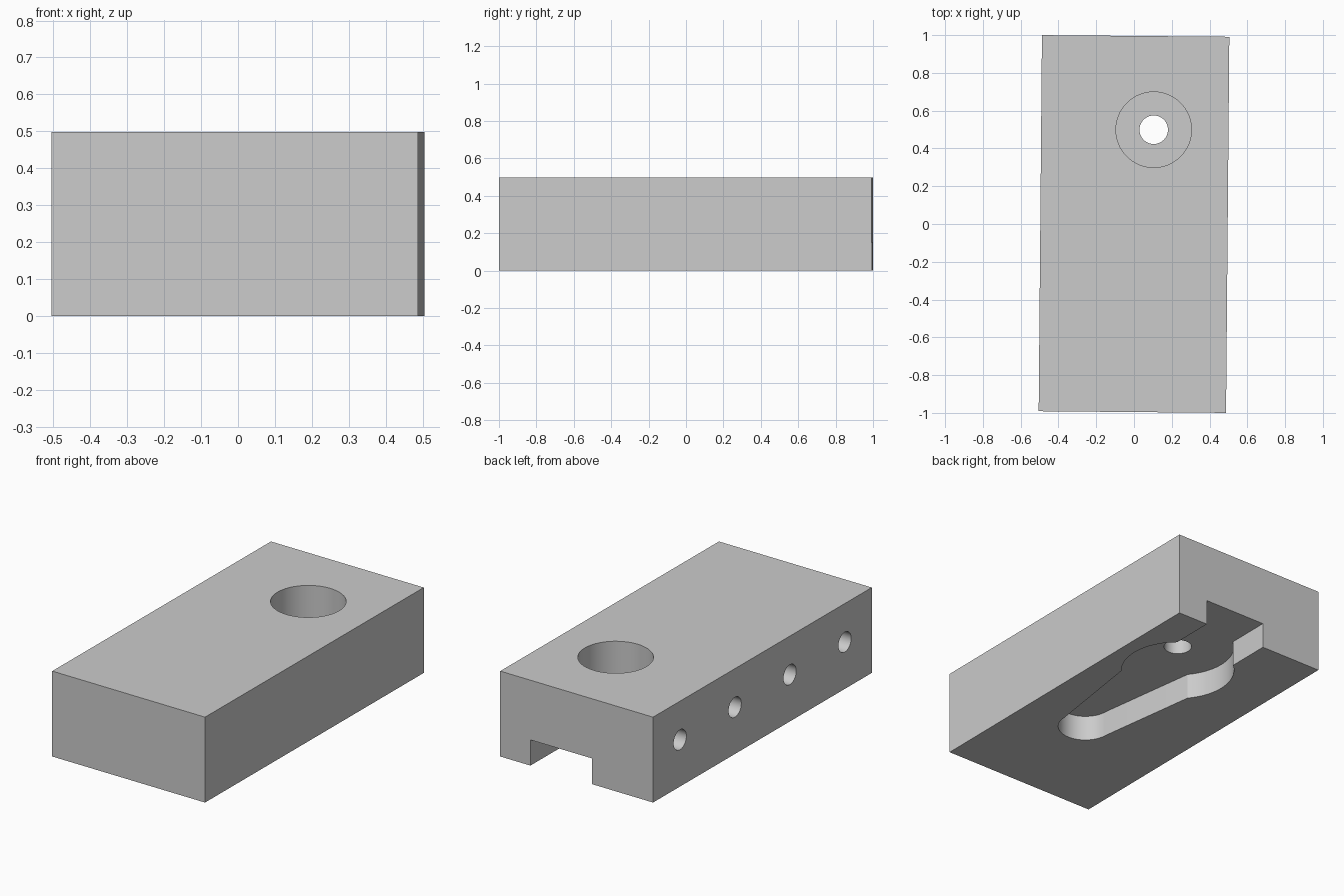
import bpy, bmesh
from math import sin, cos, pi, radians, atan2, asin
from mathutils import Matrix, Vector

if "Cube" in bpy.data.objects:
    bpy.data.objects.remove(bpy.data.objects["Cube"])

WIDTH, LENGTH, HEIGHT = 0.992, 1.991, 0.498
AXIS_X, BORE_Y = 0.1, 0.5
SLOT_DEPTH, BORE_FLOOR = 0.15, 0.25

grey = bpy.data.materials.new("plain_grey")
grey.use_nodes = True
grey.diffuse_color = (0.6, 0.6, 0.6, 1)
grey.node_tree.nodes["Principled BSDF"].inputs["Base Color"].default_value = (0.6, 0.6, 0.6, 1)


def finish(name, bm):
    bmesh.ops.recalc_face_normals(bm, faces=bm.faces)
    mesh = bpy.data.meshes.new(name)
    bm.to_mesh(mesh)
    bm.free()
    mesh.materials.append(grey)
    obj = bpy.data.objects.new(name, mesh)
    bpy.context.collection.objects.link(obj)
    return obj


def cylinder(name, radius, start, end):
    start, end = Vector(start), Vector(end)
    turn = (end - start).to_track_quat('Z', 'Y').to_matrix().to_4x4()
    bm = bmesh.new()
    bmesh.ops.create_cone(bm, cap_ends=True, segments=64, radius1=radius, radius2=radius,
                          depth=(end - start).length,
                          matrix=Matrix.Translation((start + end) / 2) @ turn)
    return finish(name, bm)


def prism(name, outline, low, high):
    bm = bmesh.new()
    face = bm.faces.new([bm.verts.new((x, y, low)) for x, y in outline])
    new = bmesh.ops.extrude_face_region(bm, geom=[face])["geom"]
    bmesh.ops.translate(bm, vec=(0, 0, high - low),
                        verts=[v for v in new if isinstance(v, bmesh.types.BMVert)])
    return finish(name, bm)


def arc(cy, radius, a0, a1, steps):
    angles = [a0 + (a1 - a0) * i / steps for i in range(steps + 1)]
    return [(radius * cos(a), cy + radius * sin(a)) for a in angles]


# Main block
bm = bmesh.new()
bmesh.ops.create_cube(bm, size=1, matrix=Matrix.Translation((0, 0, HEIGHT / 2))
                      @ Matrix.Diagonal((WIDTH, LENGTH, HEIGHT, 1)))
block = finish("block", bm)

# Keyhole channel under the block: open throat, round chamber, tapered tail
THROAT, CHAMBER, TAIL = 0.2, 0.31, 0.15
half = [(THROAT, 1.1)]
half += arc(BORE_Y, CHAMBER, pi / 2 - asin(THROAT / CHAMBER), atan2(-0.2, 0.235), 24)
half += arc(-0.3, TAIL, 0, -pi / 2, 20)
outline = half + [(-x, y) for x, y in reversed(half[:-1])]
outline = [(x + AXIS_X, y) for x, y in outline]
cutters = [prism("channel_cutter", outline, -0.1, SLOT_DEPTH)]

# Counterbore and through hole
cutters.append(cylinder("bore_cutter", 0.2, (AXIS_X, BORE_Y, BORE_FLOOR), (AXIS_X, BORE_Y, 0.6)))
cutters.append(cylinder("through_cutter", 0.0755, (AXIS_X, BORE_Y, 0.05), (AXIS_X, BORE_Y, 0.4)))

# Row of blind holes in the right side
for i in range(4):
    y = 0.75 - 0.5 * i
    cutters.append(cylinder("side_hole_cutter", 0.058, (-0.6, y, 0.273), (-0.2, y, 0.273)))

# Cut everything, then drop the cutters
bpy.context.view_layer.objects.active = block
for cutter in cutters:
    cutter.hide_render = True
    mod = block.modifiers.new("cut", 'BOOLEAN')
    mod.operation, mod.solver, mod.object = 'DIFFERENCE', 'EXACT', cutter
    bpy.ops.object.modifier_apply(modifier=mod.name)
    bpy.data.objects.remove(cutter)

# Smooth round walls, keep edges sharp, slight turn of the whole block
bpy.ops.object.select_all(action='DESELECT')
block.select_set(True)
bpy.ops.object.shade_smooth_by_angle(angle=radians(20))
block.rotation_euler.z = radians(-0.5)
